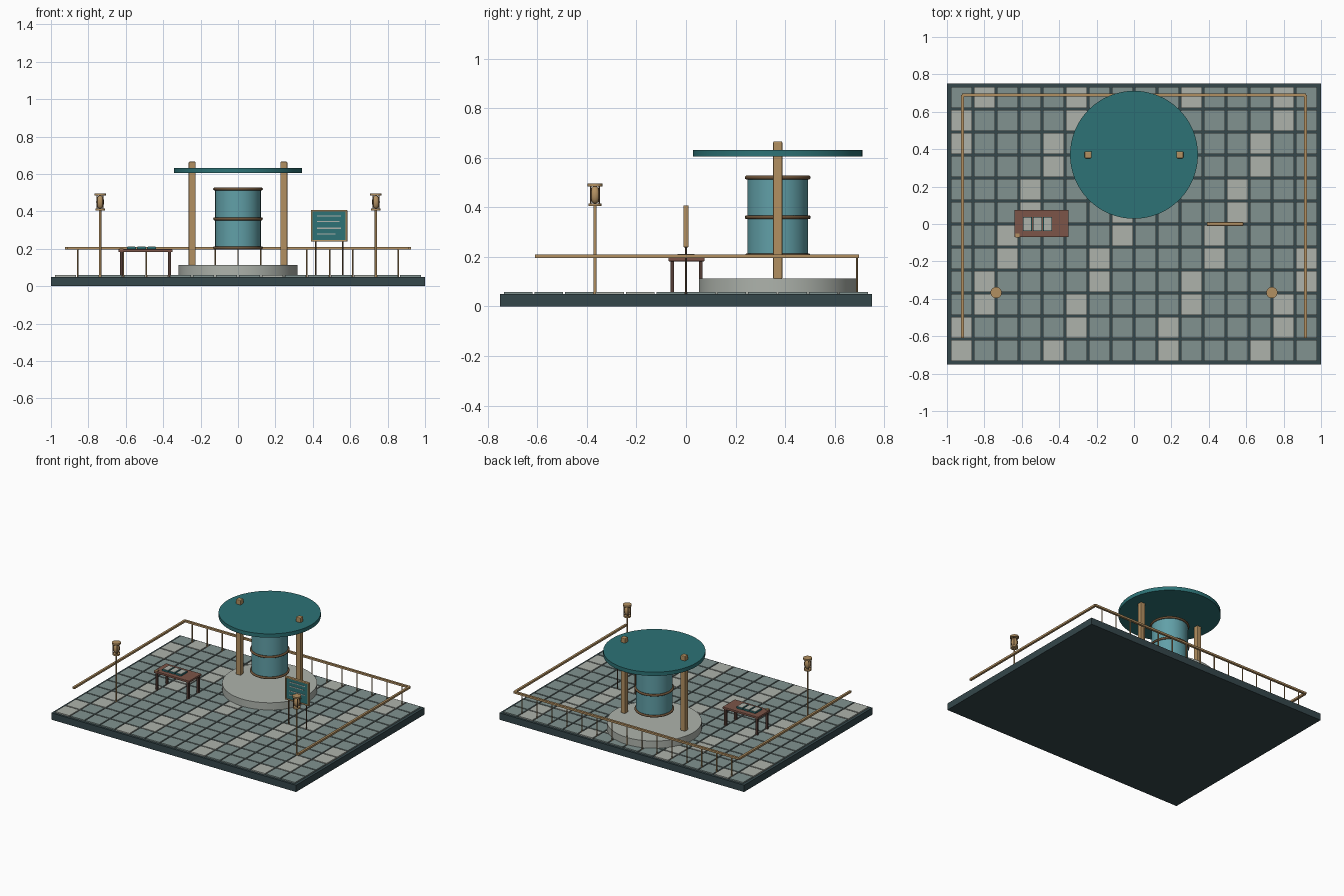
import bpy, bmesh, math
from mathutils import Matrix

if "Cube" in bpy.data.objects:
    bpy.data.objects.remove(bpy.data.objects["Cube"])


def material(name, r, g, b):
    m = bpy.data.materials.new(name)
    m.use_nodes = True
    m.diffuse_color = (r, g, b, 1)
    m.node_tree.nodes["Principled BSDF"].inputs["Base Color"].default_value = (r, g, b, 1)
    return m


slate = material("dark slate", .035, .063, .07)
tile_grey = material("tile grey green", .22, .29, .28)
stone = material("pale stone", .42, .45, .41)
teal = material("deep teal", .026, .17, .18)
glass = material("tank blue", .12, .35, .39)
brass = material("brass", .45, .28, .12)
bronze = material("bronze", .15, .085, .04)
wood = material("red brown wood", .2, .09, .065)
dark_wood = material("dark wood", .085, .045, .035)


def finish(name, bm, mat, smooth=False):
    mesh = bpy.data.meshes.new(name)
    bm.to_mesh(mesh)
    bm.free()
    ob = bpy.data.objects.new(name, mesh)
    bpy.context.collection.objects.link(ob)
    for m in (mat if isinstance(mat, list) else [mat]):
        mesh.materials.append(m)
    if smooth:
        bpy.ops.object.select_all(action="DESELECT")
        ob.select_set(True)
        bpy.context.view_layer.objects.active = ob
        bpy.ops.object.shade_smooth_by_angle(angle=math.radians(40))
    return ob


def add_box(bm, x, y, z, sx, sy, sz):
    mat = Matrix.Translation((x, y, z)) @ Matrix.Diagonal((sx, sy, sz, 1))
    return bmesh.ops.create_cube(bm, size=1, matrix=mat)["verts"]


def box(name, mat, centre, size, bevel=0):
    bm = bmesh.new()
    add_box(bm, *centre, *size)
    if bevel:
        bmesh.ops.bevel(bm, geom=bm.edges[:], offset=bevel, segments=2,
                        affect="EDGES", profile=0.5)
    return finish(name, bm, mat)


def cylinder(name, mat, x, y, z0, z1, radius, sides=64):
    bm = bmesh.new()
    bmesh.ops.create_cone(bm, cap_ends=True, segments=sides, radius1=radius, radius2=radius,
                          depth=z1 - z0, matrix=Matrix.Translation((x, y, (z0 + z1) / 2)))
    return finish(name, bm, mat, True)


def ring(name, mat, x, y, z, major, minor):
    bpy.ops.mesh.primitive_torus_add(location=(x, y, z), major_radius=major, minor_radius=minor,
                                     major_segments=48, minor_segments=10)
    ob = bpy.context.object
    ob.name = name
    ob.data.materials.append(mat)
    bpy.ops.object.shade_smooth_by_angle(angle=math.radians(60))


# Base slab and paving with scattered pale tiles
box("base_slab", slate, (0, 0, .025), (2, 1.5, .05))
step = .123
bm = bmesh.new()
for row in range(12):
    for col in range(16):
        verts = add_box(bm, (col - 7.5) * step, (row - 5.5) * step, .053, .114, .114, .012)
        pale = (col - 5 * row) % 9 in (0, 4)
        for face in {f for v in verts for f in v.link_faces}:
            face.material_index = int(pale)
finish("paving_tiles", bm, [tile_grey, stone])

# Round plinth, tank, hoops, canopy and its posts
cy = .37
cylinder("plinth", stone, 0, cy, .05, .112, .318)
cylinder("tank", glass, 0, cy, .2, .52, .122)
for z in (.205, .36, .52):
    ring("tank_hoop", bronze, 0, cy, z, .125, .008)
cylinder("canopy", teal, 0, cy, .604, .632, .342)
for side in (-1, 1):
    box("canopy_post", brass, (side * .245, cy, .388), (.037, .037, .556), .005)

# Railing along the back and both sides
box("back_rail", brass, (0, .69, .202), (1.84, .016, .014))
for side in (-1, 1):
    box("side_rail", brass, (side * .917, .04, .202), (.016, 1.3, .014))
for i in range(-7, 8):
    cylinder("rail_post", brass, i * .1225, .69, .05, .2, .004, 8)

# Two lamps on slender poles
for side in (-1, 1):
    lx, ly = side * .737, -.367
    cylinder("lamp_pole", brass, lx, ly, .05, .41, .006, 12)
    cylinder("lamp_base", brass, lx, ly, .405, .416, .026, 24)
    cylinder("lamp_cap", brass, lx, ly, .484, .496, .03, 24)
    bm = bmesh.new()
    bmesh.ops.create_uvsphere(bm, u_segments=20, v_segments=12, radius=1,
                              matrix=Matrix.Translation((lx, ly, .45))
                              @ Matrix.Diagonal((.021, .021, .036, 1)))
    finish("lamp_globe", bm, brass, True)
    for k in range(4):
        a = math.pi * (k + .5) / 2
        cylinder("lamp_strut", bronze, lx + .023 * math.cos(a), ly + .023 * math.sin(a),
                 .41, .49, .003, 6)

# Table with three trays and a small token
tx = -.495
box("table_top", wood, (tx, .002, .19), (.29, .145, .016), .003)
for sx in (-1, 1):
    for sy in (-1, 1):
        box("table_leg", dark_wood, (tx + sx * .128, .002 + sy * .058, .118), (.015, .015, .135))
for i in (-1, 0, 1):
    px = -.516 + i * .054
    box("tray", teal, (px, 0, .203), (.048, .076, .011))
    box("tray_card", stone, (px, 0, .2095), (.041, .068, .003))
box("token", brass, (-.622, -.062, .2), (.022, .02, .005))

# Notice board on two thin legs
bx, bz = .487, .323
box("board_panel", teal, (bx, 0, bz), (.18, .012, .16))
for s in (-1, 1):
    box("board_frame_rail", brass, (bx, 0, bz + s * .08), (.195, .02, .01), .003)
    box("board_frame_stile", brass, (bx + s * .0925, 0, bz), (.01, .02, .165), .003)
    cylinder("board_leg", bronze, bx + s * .072, 0, .05, .24, .004, 8)
for z, width in ((.375, .13), (.345, .12), (.31, .13), (.28, .1)):
    box("board_line", stone, (bx - .065 + width / 2, -.007, z), (width, .003, .006))
